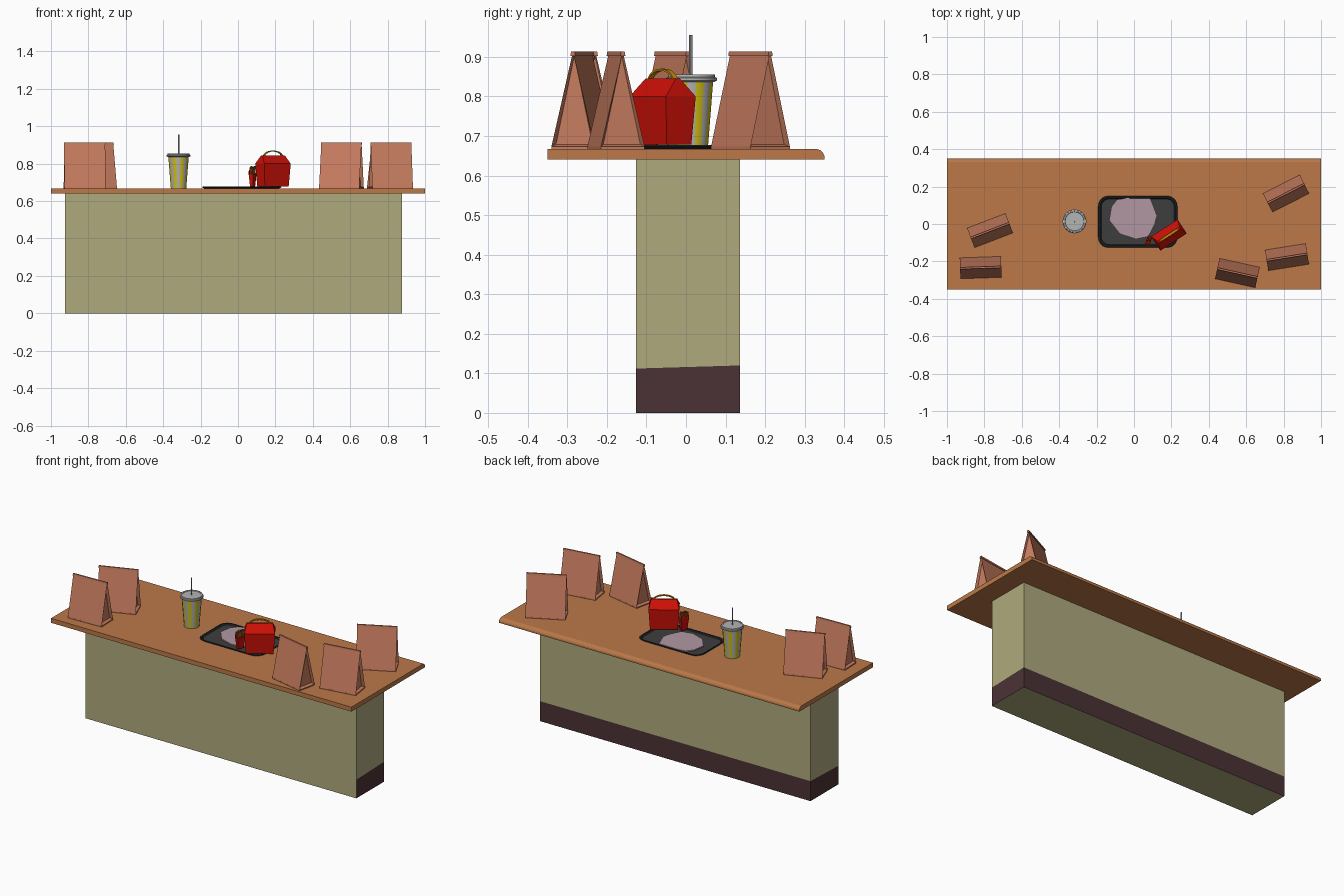
import bpy, bmesh, math, random
from mathutils import Matrix, Vector

if "Cube" in bpy.data.objects:
    bpy.data.objects.remove(bpy.data.objects["Cube"])

random.seed(4)
TOP = 0.667  # counter surface height


def material(name, r, g, b):
    m = bpy.data.materials.new(name)
    m.diffuse_color = [c ** 2.2 for c in (r, g, b)] + [1]
    m.use_nodes = True
    m.node_tree.nodes["Principled BSDF"].inputs["Base Color"].default_value = m.diffuse_color
    return m


WOOD = material("wood", 0.73, 0.47, 0.29)
OLIVE = material("olive", 0.68, 0.66, 0.49)
BAND = material("skirting", 0.30, 0.21, 0.22)
PAPER = material("brown_paper", 0.77, 0.48, 0.37)
RED = material("red", 0.80, 0.09, 0.06)
GOLD = material("gold", 0.76, 0.54, 0.05)
YELLOW = material("yellow", 0.82, 0.75, 0.10)
GREY = material("grey", 0.70, 0.70, 0.70)
RIM = material("tray_rim", 0.15, 0.16, 0.17)
FLOOR = material("tray_floor", 0.25, 0.25, 0.25)
PINK = material("liner", 0.69, 0.59, 0.63)
FRIES = material("fries", 0.58, 0.32, 0.12)


def finish(name, bm, mats, loc=(0, 0, 0), rot=0, smooth=False):
    bmesh.ops.recalc_face_normals(bm, faces=bm.faces[:])
    me = bpy.data.meshes.new(name)
    bm.to_mesh(me)
    bm.free()
    for m in mats:
        me.materials.append(m)
    ob = bpy.data.objects.new(name, me)
    bpy.context.collection.objects.link(ob)
    ob.location = loc
    ob.rotation_euler.z = math.radians(rot)
    if smooth:
        bpy.ops.object.select_all(action='DESELECT')
        ob.select_set(True)
        bpy.context.view_layer.objects.active = ob
        bpy.ops.object.shade_smooth_by_angle(angle=math.radians(35))
    return ob


def loft(rings):
    """Skin a stack of equal-length point rings and cap both ends."""
    bm = bmesh.new()
    vs = [[bm.verts.new(p) for p in r] for r in rings]
    n = len(vs[0])
    for a, b in zip(vs, vs[1:]):
        for i in range(n):
            j = (i + 1) % n
            bm.faces.new((a[i], a[j], b[j], b[i]))
    bm.faces.new(vs[0][::-1])
    bm.faces.new(vs[-1])
    return bm


def rect(w, d, z):
    return [(x * w / 2, y * d / 2, z) for x, y in ((-1, -1), (1, -1), (1, 1), (-1, 1))]


def circle(r, z, n=16):
    return [(r * math.cos(math.tau * i / n), r * math.sin(math.tau * i / n), z) for i in range(n)]


def rounded(w, d, r, z, n=5):
    pts = []
    for k, (sx, sy) in enumerate(((1, 1), (-1, 1), (-1, -1), (1, -1))):
        for i in range(n + 1):
            a = math.pi / 2 * (k + i / n)
            pts.append((sx * (w / 2 - r) + r * math.cos(a), sy * (d / 2 - r) + r * math.sin(a), z))
    return pts


# Counter top: profile with a rounded back edge, swept along x
prof = [(-0.35, 0.64), (0.35, 0.64), (0.35, 0.65), (0.346, 0.658), (0.34, 0.664), (0.331, TOP), (-0.35, TOP)]
finish("counter_top", loft([[(x, y, z) for y, z in prof] for x in (-1, 1)]), [WOOD])

# Counter base: dark skirting on the back and both ends only
bm = loft([rect(1.802, 0.264, 0), rect(1.802, 0.264, 0.64)])
bmesh.ops.bisect_plane(bm, geom=bm.verts[:] + bm.edges[:] + bm.faces[:],
                       plane_co=(0, 0, 0.116), plane_no=(0, -0.03, 1))
bm.normal_update()
for f in bm.faces:
    low = f.calc_center_median().z < 0.116
    f.material_index = int(low and abs(f.normal.z) < 0.5 and f.normal.y > -0.5)
finish("counter_base", bm, [OLIVE, BAND], (-0.024, 0.005, 0))


# Paper bags: wedge with recessed gusset ends and a folded top strip
def bag(i, x, y, rot):
    w, d, h = 0.22, 0.112, 0.241
    bm = loft([[(sx * w / 2, -d / 2, 0), (sx * w / 2, d / 2, 0), (sx * w / 2, 0, h)] for sx in (-1, 1)])
    bmesh.ops.recalc_face_normals(bm, faces=bm.faces[:])
    ends = [f for f in bm.faces if abs(f.normal.x) > 0.9]
    bmesh.ops.inset_individual(bm, faces=ends, thickness=0.011, depth=-0.016)
    finish(f"paper_bag_{i}", bm, [PAPER], (x, y, 0.672), rot)
    finish(f"bag_fold_{i}", loft([rect(w + 0.002, 0.013, 0.230), rect(w + 0.002, 0.009, 0.242)]),
           [PAPER], (x, y, 0.672), rot)
    finish(f"bag_bottom_{i}", loft([rect(w, d, 0), rect(w, d, 0.006)]), [PAPER], (x, y, TOP), rot)


for i, b in enumerate([(-0.82, -0.233, 2), (-0.77, -0.035, 21), (0.813, 0.163, 27),
                       (0.553, -0.262, -12.5), (0.818, -0.177, 9)], 1):
    bag(i, *b)

# Cup with alternating stripes, lid and straw
cx, cy = -0.318, 0.014
bm = loft([circle(0.042, TOP), circle(0.056, 0.842)])
bm.normal_update()
for f in bm.faces:
    c = f.calc_center_median()
    a = math.atan2(c.y, c.x) / math.tau * 16
    f.material_index = int(math.floor(a)) % 2
finish("cup", bm, [YELLOW, GREY], (cx, cy, 0), 11.25, True)
finish("cup_lid", loft([circle(r, z, 24) for r, z in
                        ((0.058, 0.837), (0.064, 0.84), (0.064, 0.847), (0.060, 0.849), (0.059, 0.855),
                         (0.052, 0.855), (0.050, 0.852))]), [GREY], (cx, cy, 0), 0, True)
finish("straw", loft([circle(0.004, 0.69, 8), circle(0.004, 0.955, 8)]), [GREY], (cx, cy - 0.002, 0), 0, True)

# Tray: shallow dish with rounded corners
bm = loft([rounded(w, d, r, z) for w, d, r, z in
           ((0.40, 0.255, 0.05, TOP), (0.423, 0.276, 0.055, 0.674), (0.418, 0.271, 0.053, 0.677),
            (0.402, 0.255, 0.047, 0.676), (0.39, 0.243, 0.042, 0.670))])
bm.faces.ensure_lookup_table()
bm.faces[-1].material_index = 1
finish("tray", bm, [RIM, FLOOR], (0.02, 0.012, 0))

# Crumpled-edge paper liner on the tray
outline = [(-0.09, 0.128), (-0.045, 0.138), (0.085, 0.136), (0.12, 0.045), (0.108, 0.0),
           (0.075, -0.065), (0.01, -0.078), (-0.075, -0.05), (-0.13, 0.02), (-0.118, 0.092)]
finish("tray_liner", loft([[(x, y, z) for x, y in outline] for z in (0.671, 0.6775)]), [PINK])

# Meal box: flared body, hipped roof and arched handle
loc, rot = (0.187, -0.059, 0), 33
finish("meal_box", loft([rect(0.152, 0.074, 0.678), rect(0.168, 0.09, 0.80), rect(0.142, 0.012, 0.845)]),
       [RED], loc, rot)
arch = []
for i in range(11):
    a = math.pi * i / 10
    c, s = math.cos(a), math.sin(a)
    arch.append([((0.055 + o) * c, y, 0.838 + (0.027 + o) * s)
                 for o, y in ((0, -0.007), (0.005, -0.007), (0.005, 0.007), (0, 0.007))])
finish("box_handle", loft(arch), [GOLD], loc, rot)

# Fries carton with sticks poking out
loc, rot = (0.078, -0.09, 0), 70
finish("fries_carton", loft([rect(0.036, 0.016, 0.677), rect(0.052, 0.026, 0.745)]), [RED], loc, rot)
back = [(-0.026, 0.745), (0.026, 0.745), (0.024, 0.765), (0, 0.758), (-0.024, 0.765)]
finish("carton_back", loft([[(x, y, z) for x, z in back] for y in (0.010, 0.013)]), [RED], loc, rot)
bm = bmesh.new()
for i in range(7):
    for y in (-0.006, 0.004):
        h = random.uniform(0.05, 0.062)
        m = (Matrix.Translation((-0.021 + 0.007 * i, y, 0.726 + h / 2))
             @ Matrix.Rotation(random.uniform(-0.15, 0.15), 4, 'Y')
             @ Matrix.Diagonal(Vector((0.006, 0.006, h, 1))))
        bmesh.ops.create_cube(bm, size=1, matrix=m)
finish("fries", bm, [FRIES], loc, rot)
